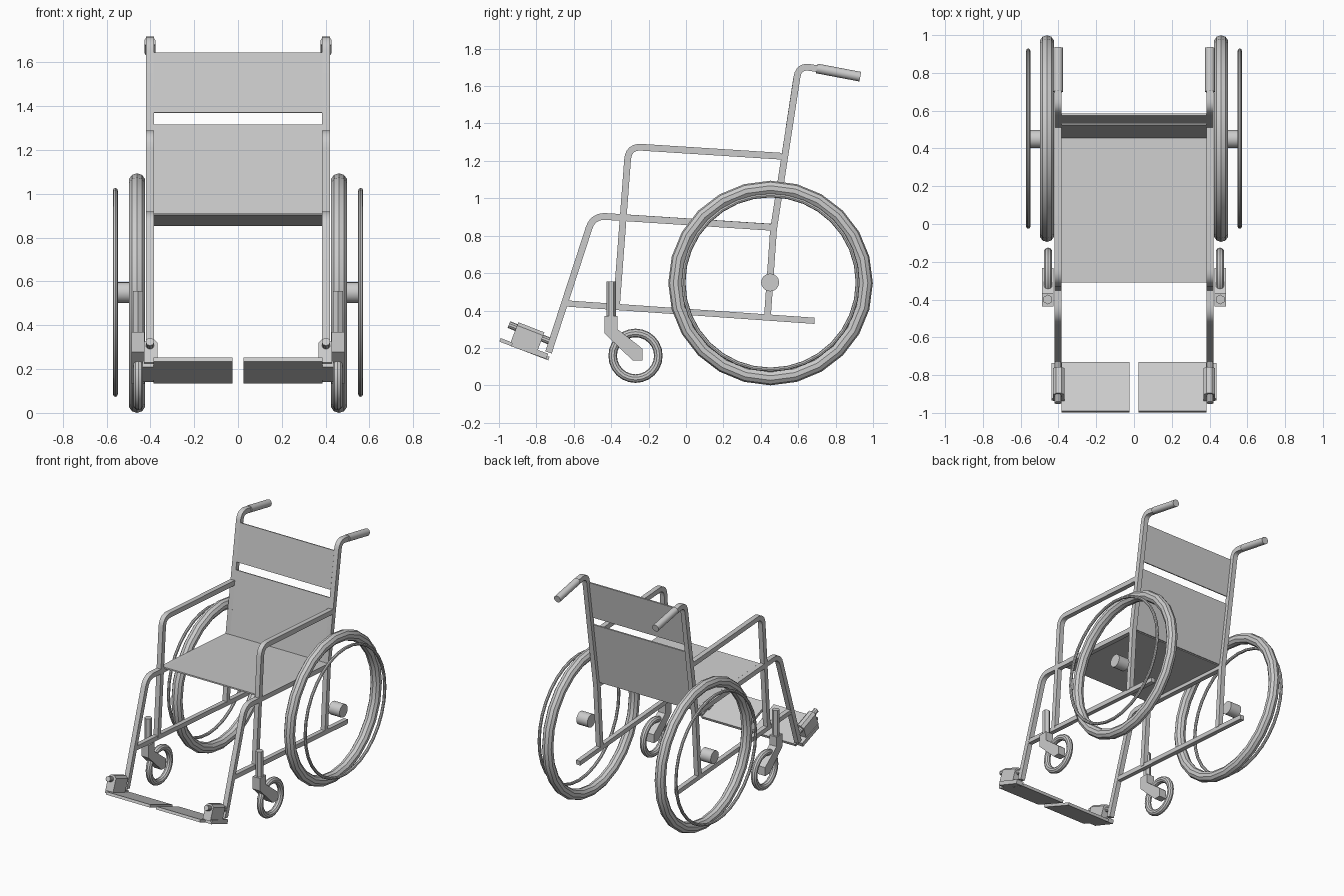
import bpy, bmesh, math
from mathutils import Vector

if "Cube" in bpy.data.objects:
    bpy.data.objects.remove(bpy.data.objects["Cube"], do_unlink=True)

grey = bpy.data.materials.new("light_grey")
grey.use_nodes = True
grey.diffuse_color = (0.6, 0.6, 0.6, 1)
grey.node_tree.nodes["Principled BSDF"].inputs["Base Color"].default_value = (0.6, 0.6, 0.6, 1)


def finish(obj, name):
    obj.name = obj.data.name = name
    obj.data.materials.append(grey)
    bpy.ops.object.select_all(action='DESELECT')
    obj.select_set(True)
    bpy.context.view_layer.objects.active = obj
    bpy.ops.object.shade_smooth_by_angle(angle=math.radians(35))
    return obj


def from_bmesh(bm, name):
    bmesh.ops.recalc_face_normals(bm, faces=bm.faces)
    mesh = bpy.data.meshes.new(name)
    bm.to_mesh(mesh)
    bm.free()
    obj = bpy.data.objects.new(name, mesh)
    bpy.context.collection.objects.link(obj)
    return finish(obj, name)


def prism(name, outline, x0, x1):
    """Side outline of (y, z) points, extruded across x."""
    bm = bmesh.new()
    face = bm.faces.new([bm.verts.new((x0, y, z)) for y, z in outline])
    new = bmesh.ops.extrude_face_region(bm, geom=[face])["geom"]
    verts = [v for v in new if isinstance(v, bmesh.types.BMVert)]
    bmesh.ops.translate(bm, verts=verts, vec=(x1 - x0, 0, 0))
    return from_bmesh(bm, name)


def rounded(points, cut, steps=6):
    """Replace each sharp inner corner of a path by a curve."""
    pts = [Vector(p) for p in points]
    out = [pts[0]]
    for a, b, c in zip(pts, pts[1:], pts[2:]):
        if (b - a).angle(c - b) < 0.3:
            out.append(b)
            continue
        p, q = b + (a - b).normalized() * cut, b + (c - b).normalized() * cut
        for i in range(steps + 1):
            t = i / steps
            out.append(p * (1 - t) ** 2 + b * 2 * t * (1 - t) + q * t * t)
    return out + [pts[-1]]


def square_tube(name, points, x, width=0.036, cut=0.06):
    """Square tube following a path of (y, z) points."""
    pts = rounded(points, cut)
    bm = bmesh.new()
    rings = []
    h = width / 2
    for i, p in enumerate(pts):
        before = (p - pts[i - 1]).normalized() if i else None
        after = (pts[i + 1] - p).normalized() if i < len(pts) - 1 else None
        d = ((before or after) + (after or before)).normalized()
        n = Vector((-d.y, d.x)) * h
        rings.append([bm.verts.new((x + sx * h, p.x + sn * n.x, p.y + sn * n.y))
                      for sx, sn in ((-1, -1), (1, -1), (1, 1), (-1, 1))])
    for a, b in zip(rings, rings[1:]):
        for k in range(4):
            bm.faces.new((a[k], a[(k + 1) % 4], b[(k + 1) % 4], b[k]))
    bm.faces.new(rings[0])
    bm.faces.new(rings[-1])
    return from_bmesh(bm, name)


def cylinder(name, start, end, radius, sides=16):
    a, b = Vector(start), Vector(end)
    bpy.ops.mesh.primitive_cylinder_add(vertices=sides, radius=radius, depth=(b - a).length,
                                        location=(a + b) / 2,
                                        rotation=(b - a).to_track_quat('Z', 'Y').to_euler())
    return finish(bpy.context.object, name)


def ring(name, x, y, z, major, minor, seg=24, sides=10):
    bpy.ops.mesh.primitive_torus_add(major_radius=major, minor_radius=minor, major_segments=seg,
                                     minor_segments=sides, location=(x, y, z),
                                     rotation=(0, math.pi / 2, 0))
    obj = finish(bpy.context.object, name)
    obj.data.polygons.foreach_set("use_smooth", [True] * len(obj.data.polygons))
    return obj


def slab(name, start, end, thickness, x0, x1):
    """Flat panel whose side view is a thick line."""
    a, b = Vector(start), Vector(end)
    d = (b - a).normalized()
    n = Vector((-d.y, d.x)) * thickness / 2
    return prism(name, [a - n, b - n, b + n, a + n], x0, x1)


# Seat and two-part backrest
slab("seat", (-0.31, 0.908), (0.455, 0.859), 0.01, -0.385, 0.385)
slab("backrest_lower", (0.459, 0.86), (0.529, 1.315), 0.01, -0.386, 0.386)
slab("backrest_upper", (0.537, 1.37), (0.579, 1.645), 0.01, -0.386, 0.386)

for side, s in (("left", 1), ("right", -1)):
    fx = 0.402 * s

    # Frame tubes
    square_tube(f"{side}_back_post", [(0.436, 0.374), (0.468, 0.834), (0.603, 1.709), (0.72, 1.69)], fx)
    square_tube(f"{side}_armrest", [(0.51, 1.225), (-0.307, 1.277), (-0.372, 0.42)], fx, cut=0.07)
    square_tube(f"{side}_seat_rail", [(0.457, 0.845), (-0.497, 0.907), (-0.735, 0.176)], fx, cut=0.07)
    square_tube(f"{side}_lower_bar", [(-0.645, 0.438), (0.687, 0.345)], fx, width=0.033)
    cylinder(f"{side}_hand_grip", (fx, 0.70, 1.694), (fx, 0.932, 1.65), 0.026)

    # Drive wheel, push rim and hub
    ring(f"{side}_tyre", 0.461 * s, 0.452, 0.547, 0.508, 0.039)
    ring(f"{side}_push_rim", 0.56 * s, 0.452, 0.55, 0.466, 0.011, seg=32, sides=8)
    cylinder(f"{side}_hub", (0.46 * s, 0.45, 0.55), (0.55 * s, 0.45, 0.55), 0.048)

    # Caster wheel, fork and stem
    ring(f"{side}_caster_tyre", 0.455 * s, -0.27, 0.158, 0.122, 0.023)
    prism(f"{side}_caster_fork",
          [(-0.436, 0.37), (-0.366, 0.37), (-0.366, 0.30), (-0.25, 0.21),
           (-0.233, 0.195), (-0.233, 0.133), (-0.285, 0.133), (-0.436, 0.278)],
          0.426 * s, 0.486 * s)
    cylinder(f"{side}_caster_stem", (0.456 * s, -0.40, 0.36), (0.456 * s, -0.40, 0.556), 0.026, sides=6)

    # Footplate, its clamp block and hinge pin
    slab(f"{side}_footplate", (-0.994, 0.243), (-0.733, 0.143), 0.02, 0.025 * s, 0.385 * s)
    block = prism(f"{side}_foot_clamp",
                  [(-0.896, 0.337), (-0.757, 0.283), (-0.797, 0.176), (-0.938, 0.23)],
                  0.367 * s, 0.43 * s)
    bm = bmesh.new()
    bm.from_mesh(block.data)
    top = [e for e in bm.edges if abs(e.verts[0].co.x - e.verts[1].co.x) < 1e-4
           and min(v.co.z for v in e.verts) > 0.27]
    bmesh.ops.bevel(bm, geom=top, offset=0.018, segments=1, affect='EDGES')
    bm.to_mesh(block.data)
    bm.free()
    slab(f"{side}_foot_hinge", (-0.93, 0.223), (-0.742, 0.155), 0.03, 0.38 * s, 0.436 * s)
    cylinder(f"{side}_foot_pin", (fx, -0.947, 0.325), (fx, -0.728, 0.236), 0.019, sides=10)
